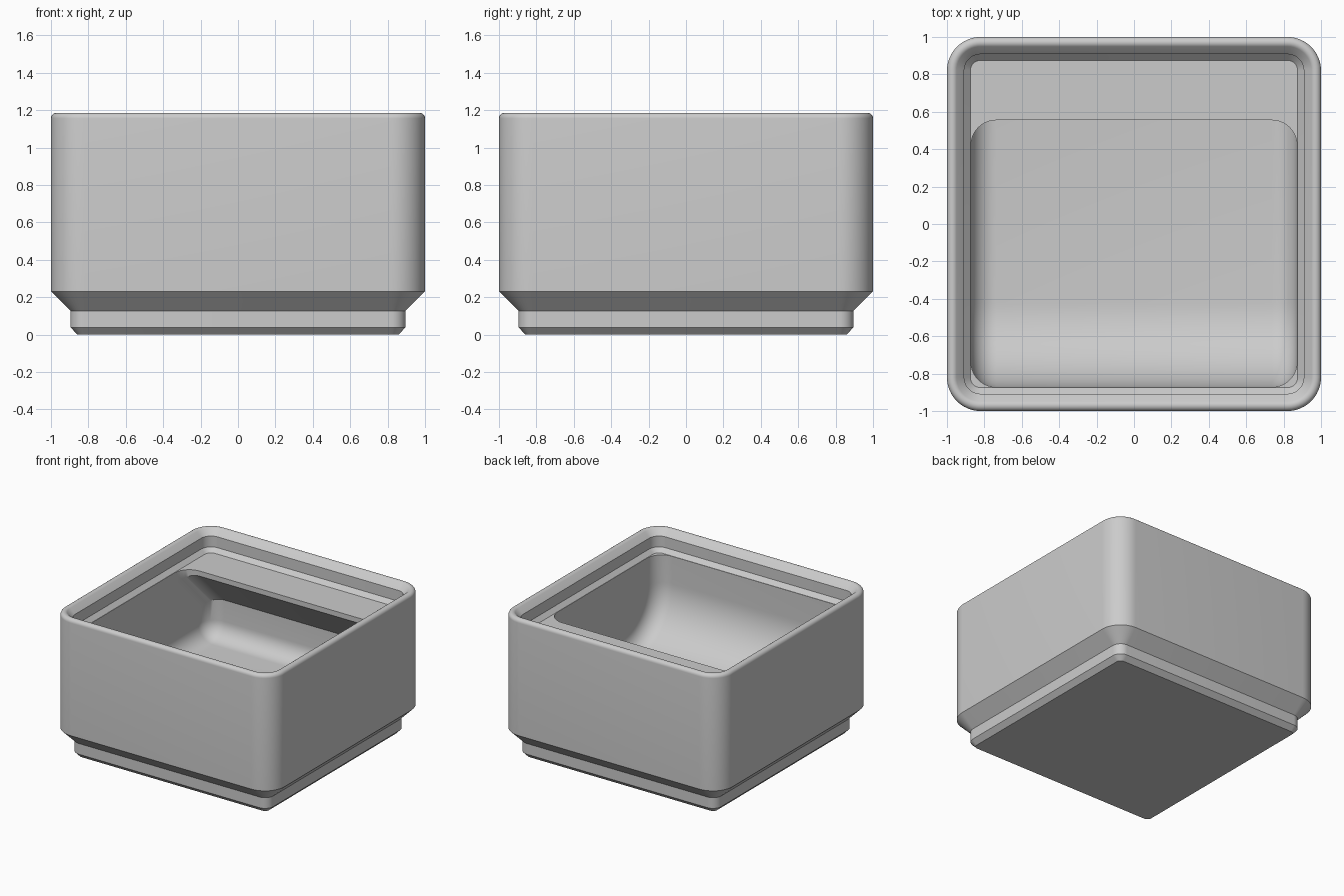
import bpy, bmesh
from math import sin, cos, tan, pi, radians

cube = bpy.data.objects.get("Cube")
if cube:
    bpy.data.objects.remove(cube, do_unlink=True)

grey = bpy.data.materials.new("plain grey")
grey.use_nodes = True
grey.diffuse_color = (0.6, 0.6, 0.6, 1)
grey.node_tree.nodes["Principled BSDF"].inputs["Base Color"].default_value = (0.6, 0.6, 0.6, 1)


def arc(cx, cy, r, start, end, steps):
    """Points along an arc, angles in degrees."""
    angles = [radians(start + (end - start) * i / steps) for i in range(steps + 1)]
    return [(cx + r * cos(a), cy + r * sin(a)) for a in angles]


def loft(name, rings):
    """Closed solid through rings that have equal point counts."""
    bm = bmesh.new()
    loops = [[bm.verts.new(p) for p in ring] for ring in rings]
    n = len(loops[0])
    for a, b in zip(loops, loops[1:]):
        for i in range(n):
            j = (i + 1) % n
            bm.faces.new((a[i], a[j], b[j], b[i]))
    bm.faces.new(loops[0][::-1])
    bm.faces.new(loops[-1])
    bmesh.ops.recalc_face_normals(bm, faces=bm.faces)
    mesh = bpy.data.meshes.new(name)
    bm.to_mesh(mesh)
    bm.free()
    mesh.materials.append(grey)
    obj = bpy.data.objects.new(name, mesh)
    bpy.context.collection.objects.link(obj)
    return obj


# Body: rounded squares stacked up the stepped foot, wall and lip
CORNER = 0.82


def rounded_square(half, z):
    r = half - CORNER
    ring = []
    for k, (sx, sy) in enumerate([(1, 1), (-1, 1), (-1, -1), (1, -1)]):
        ring += arc(sx * CORNER, sy * CORNER, r, 90 * k, 90 * k + 90, 12)
    return [(x, y, z) for x, y in ring]


foot = [(0.858, 0), (0.896, 0.039), (0.896, 0.127), (1, 0.231)]
rim = arc(0.97, 1.156, 0.03, 0, 135, 9)
lip = [(0.908, 1.135), (0.908, 1.046), (0.875, 1.012)]
body = loft("storage_bin", [rounded_square(h, z) for h, z in foot + rim + lip])

# Cavity: side profile with a front scoop and a label shelf at the back
HALF, FLOOR, SCOOP, FILLET, TOP = 0.872, 0.337, 0.45, 0.135, 1.4
SHELF_Y, SHELF_Z = 0.555, 0.97


def cavity_profile(d):
    shift = d * tan(pi / 8)
    points = [(-HALF + d, TOP)]
    points += arc(SCOOP - HALF, FLOOR + SCOOP, SCOOP - d, 180, 270, 24)
    points += arc(HALF - 0.14, FLOOR + 0.14, 0.14 - d, 270, 360, 10)
    points += [(HALF - d, SHELF_Z - (HALF - SHELF_Y) - shift),
               (SHELF_Y - d, SHELF_Z - shift), (SHELF_Y - d, TOP)]
    return points


# Rounded side edges: the profile shrinks towards each end
sections = [(HALF - FILLET * (1 - cos(a)), FILLET * (1 - sin(a)))
            for a in [radians(9 * i) for i in range(11)]]
ends = [(-x, d) for x, d in sections]
cutter = loft("cavity_cutter", [[(x, y, z) for y, z in cavity_profile(d)]
                                for x, d in ends + sections[::-1]])
cutter.hide_render = True

# Hollow out the body
cut = body.modifiers.new("cavity", "BOOLEAN")
cut.operation = "DIFFERENCE"
cut.solver = "EXACT"
cut.object = cutter
bpy.ops.object.select_all(action="DESELECT")
body.select_set(True)
bpy.context.view_layer.objects.active = body
bpy.ops.object.modifier_apply(modifier=cut.name)
bpy.data.objects.remove(cutter, do_unlink=True)
bpy.ops.object.shade_smooth_by_angle(angle=radians(30))
